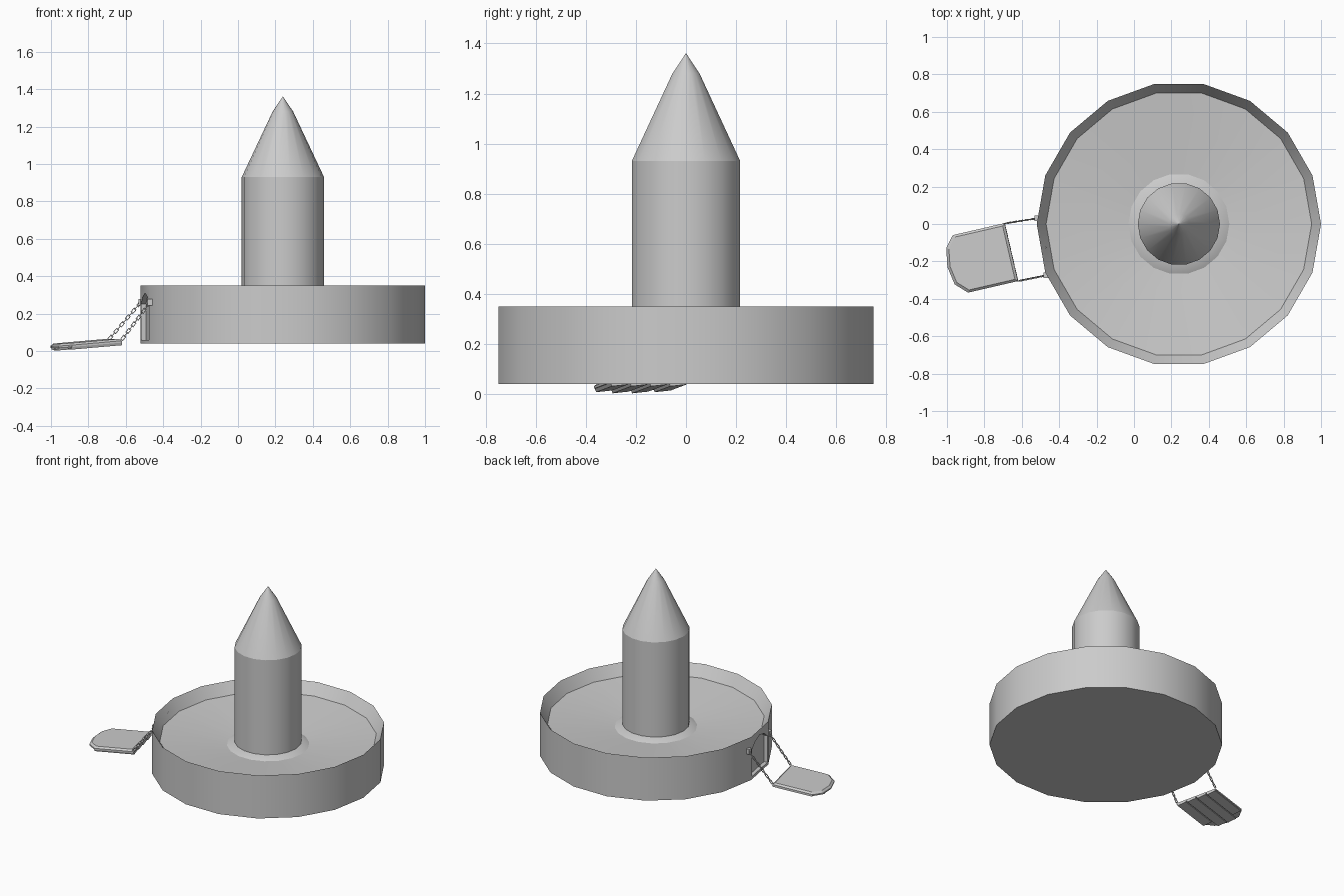
import bpy, bmesh, math
from mathutils import Vector, Matrix

if "Cube" in bpy.data.objects:
    bpy.data.objects.remove(bpy.data.objects["Cube"])

SIDES, CX = 18, 0.24


def make(name, verts, faces):
    me = bpy.data.meshes.new(name)
    me.from_pydata([tuple(v) for v in verts], [], faces)
    bm = bmesh.new()
    bm.from_mesh(me)
    bmesh.ops.recalc_face_normals(bm, faces=bm.faces)
    bm.to_mesh(me)
    bm.free()
    ob = bpy.data.objects.new(name, me)
    bpy.context.collection.objects.link(ob)
    return ob


def smooth(ob, angle=30):
    bpy.ops.object.select_all(action='DESELECT')
    ob.select_set(True)
    bpy.context.view_layer.objects.active = ob
    bpy.ops.object.shade_smooth_by_angle(angle=math.radians(angle))


def lathe(name, profile):
    """Turn (radius, z) points round the tower axis, capping both ends."""
    n = SIDES
    verts = [(CX + r * math.cos(math.tau * i / n), r * math.sin(math.tau * i / n), z)
             for r, z in profile for i in range(n)]
    faces = [(k * n + i, k * n + (i + 1) % n, (k + 1) * n + (i + 1) % n, (k + 1) * n + i)
             for k in range(len(profile) - 1) for i in range(n)]
    faces.append(tuple(range(n)))
    last = (len(profile) - 1) * n
    faces.append(tuple(range(last, last + n)))
    return make(name, verts, faces)


def prism(name, outline, offset):
    """Extrude a 3D outline along an offset vector."""
    n = len(outline)
    verts = list(outline) + [p + offset for p in outline]
    faces = [tuple(range(n)), tuple(range(n, 2 * n))]
    faces += [(i, (i + 1) % n, n + (i + 1) % n, n + i) for i in range(n)]
    return make(name, verts, faces)


# Round base wall with a dished floor
base = lathe("round_base", [(0.76, 0.04), (0.76, 0.35), (0.71, 0.27),
                            (0.27, 0.225), (0.215, 0.25)])

# Arched gateway recess in one facet of the wall
ang = math.radians(190)
normal = Vector((math.cos(ang), math.sin(ang), 0))
side = Vector((-normal.y, normal.x, 0))
facet = Vector((CX, 0, 0)) + normal * 0.76 * math.cos(math.radians(10))
arch = [(-0.122, 0.06), (0.122, 0.06), (0.122, 0.25), (0.07, 0.29), (0, 0.31),
        (-0.07, 0.29), (-0.122, 0.25)]
cutter = prism("gate_cutter", [facet + normal * 0.1 + side * s + Vector((0, 0, z))
                               for s, z in arch], -normal * 0.126)
cutter.hide_render = True
mod = base.modifiers.new("gate", 'BOOLEAN')
mod.operation, mod.object, mod.solver = 'DIFFERENCE', cutter, 'EXACT'
bpy.context.view_layer.objects.active = base
bpy.ops.object.modifier_apply(modifier=mod.name)
bpy.data.objects.remove(cutter)
smooth(base)

# Tower shaft and pointed roof
smooth(lathe("tower", [(0.22, 0.22), (0.22, 0.93), (0.055, 1.28), (0.001, 1.36)]), 22)

# Lowered gate: rounded slab with a chamfered top
u = Vector((-0.973, -0.225, -0.085)).normalized()
v = Vector((0.225, -0.973, 0)).normalized()
w = v.cross(u)
w = w if w.z > 0 else -w
hinge = Vector((-0.655, -0.15, 0.042))
shape = [(0, -0.159), (0.285, -0.159), (0.335, -0.1), (0.352, 0),
         (0.335, 0.1), (0.275, 0.159), (0, 0.159)]


def ring(scale, h):
    return [hinge + u * (0.16 + (a - 0.16) * scale) + v * b * scale + w * h for a, b in shape]


n = len(shape)
slab = ring(1, 0.003) + ring(1, 0.013) + ring(0.92, 0.024)
faces = [tuple(range(n)), tuple(range(2 * n, 3 * n))]
faces += [(k * n + i, k * n + (i + 1) % n, (k + 1) * n + (i + 1) % n, (k + 1) * n + i)
          for k in range(2) for i in range(n)]
make("drawbridge", slab, faces)

# Planks under the gate
for i in range(4):
    b = -0.12 + 0.08 * i
    length = 0.335 if i in (1, 2) else 0.28
    prof = [(-0.036, 0.005), (-0.036, -0.004), (0.03, -0.011), (0.036, 0.005)]
    prism(f"plank_{i + 1}", [hinge + v * (b + s) + w * h for s, h in prof], u * length)

# Wall brackets and chains
top_points = [Vector((-0.52, 0.03, 0.26)), Vector((-0.47, -0.275, 0.26))]
low_points = [Vector((-0.69, 0.003, 0.062)), Vector((-0.62, -0.305, 0.062))]


def add_link(bm, centre, axis, across, half_len, half_wid, t):
    """Flat rectangular chain link with an open middle."""
    third = axis.cross(across)
    for d, e, hl, hw in ((axis, across, half_len, half_wid), (across, axis, half_wid, half_len)):
        for sgn in (-1, 1):
            rot = Matrix((d, e, third if d == axis else -third)).transposed().to_4x4()
            mat = Matrix.Translation(centre + e * sgn * (hw - t / 2)) @ rot
            bmesh.ops.create_cube(bm, size=1, matrix=mat @ Matrix.Diagonal((2 * hl, t, t, 1)))


for name, p, q in zip(("back", "front"), top_points, low_points):
    o = [Vector((a, b, 0)) for a, b in ((-0.013, -0.015), (0.016, -0.015),
                                        (0.016, 0.015), (-0.013, 0.015))]
    prism(name + "_bracket", [p + c - Vector((0, 0, 0.017)) for c in o], Vector((0, 0, 0.036)))
    axis = (q - p).normalized()
    flat = axis.cross(Vector((0, 1, 0))).normalized()
    bm = bmesh.new()
    count = 11
    for i in range(count):
        across = flat if i % 2 == 0 else axis.cross(flat)
        add_link(bm, p.lerp(q, (i + 0.5) / count), axis, across, 0.015,
                 0.009 if i % 2 == 0 else 0.005, 0.004)
    me = bpy.data.meshes.new(name + "_chain")
    bm.to_mesh(me)
    bm.free()
    bpy.context.collection.objects.link(bpy.data.objects.new(name + "_chain", me))
